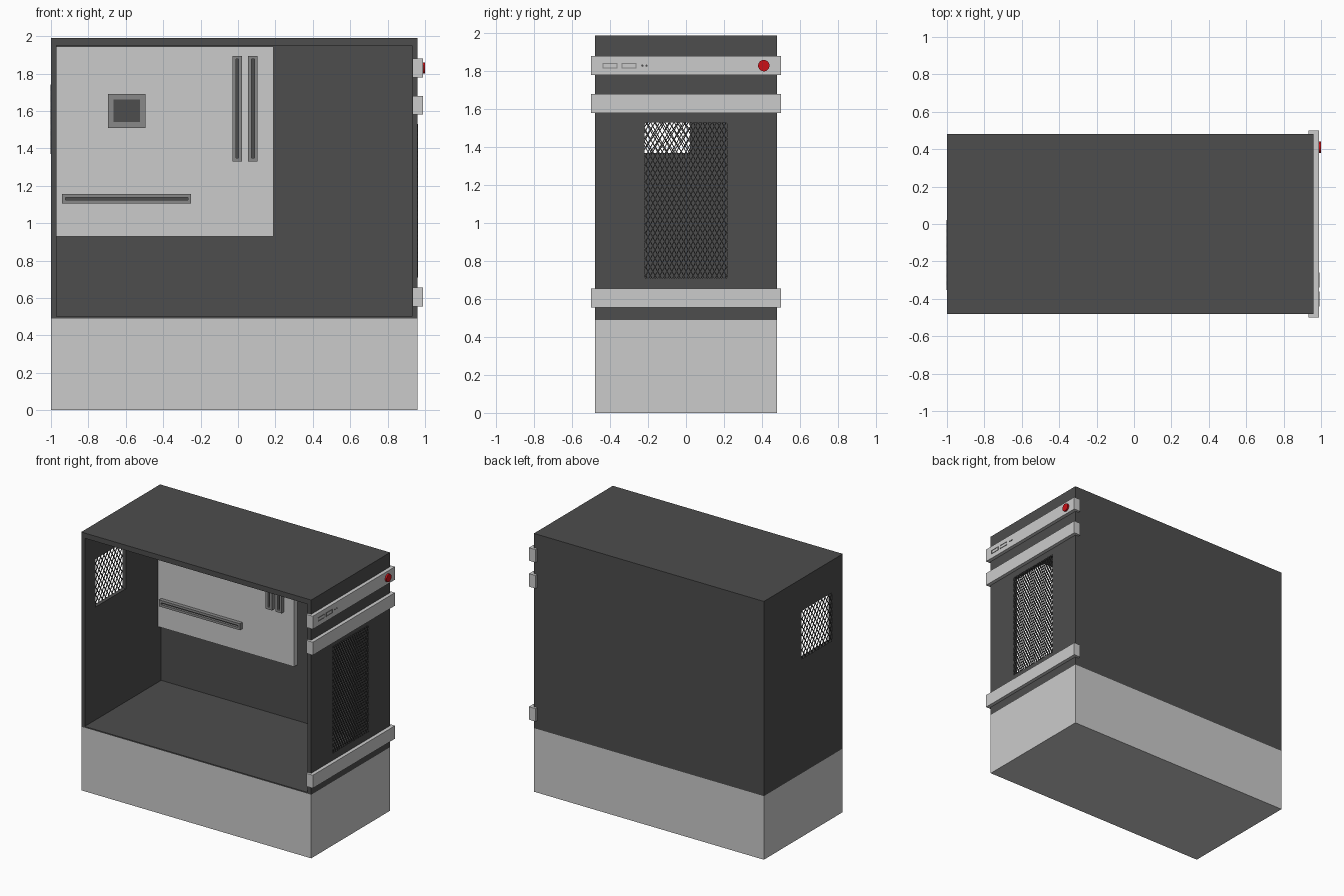
import bpy, bmesh, math
from mathutils import Matrix, Vector

if "Cube" in bpy.data.objects:
    bpy.data.objects.remove(bpy.data.objects["Cube"])


def material(name, r, g, b):
    m = bpy.data.materials.new(name)
    m.diffuse_color = (r, g, b, 1)
    m.use_nodes = True
    m.node_tree.nodes["Principled BSDF"].inputs["Base Color"].default_value = m.diffuse_color
    return m


DARK = material("dark_metal", 0.075, 0.075, 0.075)
SLOT = material("slot_grey", 0.25, 0.25, 0.25)
RED = material("red", 0.6, 0.005, 0.008)


def finish(name, bm, mat=None):
    me = bpy.data.meshes.new(name)
    bm.to_mesh(me)
    bm.free()
    ob = bpy.data.objects.new(name, me)
    bpy.context.collection.objects.link(ob)
    if mat:
        me.materials.append(mat)
    return ob


def box(name, x, y, z, mat=None):
    """Box from (min, max) pairs."""
    bm = bmesh.new()
    c = [(a + b) / 2 for a, b in (x, y, z)]
    s = [b - a for a, b in (x, y, z)]
    bmesh.ops.create_cube(bm, size=1, matrix=Matrix.Translation(c) @ Matrix.Diagonal((*s, 1)))
    return finish(name, bm, mat)


def cut(ob, cutter):
    """Subtract the cutter and remove it."""
    mod = ob.modifiers.new("cut", 'BOOLEAN')
    mod.operation = 'DIFFERENCE'
    mod.solver = 'EXACT'
    mod.object = cutter
    bpy.context.view_layer.objects.active = ob
    bpy.ops.object.modifier_apply(modifier=mod.name)
    bpy.data.objects.remove(cutter)


def cylinder(name, x, y, z, r, sides, mat):
    bm = bmesh.new()
    m = Matrix.Translation((sum(x) / 2, y, z)) @ Matrix.Rotation(math.pi / 2, 4, 'Y')
    bmesh.ops.create_cone(bm, cap_ends=True, segments=sides, radius1=r, radius2=r,
                          depth=x[1] - x[0], matrix=m)
    ob = finish(name, bm, mat)
    bpy.ops.object.select_all(action='DESELECT')
    ob.select_set(True)
    bpy.context.view_layer.objects.active = ob
    bpy.ops.object.shade_smooth_by_angle()
    return ob


def wire_mesh(name, x, ys, zs, a, b, t):
    """Diagonal wires filling a rectangle; diamonds are a wide and b tall."""
    bm = bmesh.new()
    w, h = ys[1] - ys[0], zs[1] - zs[0]
    for k in range(-int(h / b), int(w / a) + 1):
        # line u = k + v in cell units, clipped to the rectangle
        v0, v1 = max(0, -k), min(h / b, w / a - k)
        if v1 - v0 < 0.05:
            continue
        for mirror in (False, True):
            ends = []
            for v in (v0, v1):
                u = (k + v) * a
                ends.append(Vector((x, ys[1] - u if mirror else ys[0] + u, zs[0] + v * b)))
            d = ends[1] - ends[0]
            m = (Matrix.Translation((ends[0] + ends[1]) / 2)
                 @ Matrix.Rotation(math.atan2(d.z, d.y), 4, 'X')
                 @ Matrix.Diagonal((t, d.length, t, 1)))
            bmesh.ops.create_cube(bm, size=1, matrix=m)
    return finish(name, bm, DARK)


# Base block and hollow case, open at the front
box("base", (-1, 0.96), (-0.48, 0.48), (0, 0.49))
case = box("case_shell", (-1, 0.96), (-0.48, 0.48), (0.49, 1.99), DARK)
FRONT_VENT = ((-0.22, 0.22), (0.71, 1.53))
REAR_VENT = ((-0.35, 0.02), (1.37, 1.74))
cut(case, box("cavity", (-0.97, 0.93), (-0.7, 0.45), (0.5, 1.95)))
cut(case, box("front_vent_hole", (0.9, 1.1), *FRONT_VENT))
cut(case, box("rear_vent_hole", (-1.1, -0.9), *REAR_VENT))

# Vent meshes
wire_mesh("front_vent_mesh", 0.96, *FRONT_VENT, 0.025, 0.045, 0.005)
wire_mesh("rear_vent_mesh", -1.0, *REAR_VENT, 0.04, 0.06, 0.005)

# Trim bars across the panel
for name, z0, z1 in (("upper", 1.78, 1.88), ("middle", 1.58, 1.68), ("lower", 0.555, 0.655)):
    box(name + "_trim_bar", (0.932, 0.988), (-0.5, 0.5), (z0, z1))

# Power button, ports and jacks on the upper bar
cylinder("power_button", (0.98, 1.0), 0.41, 1.83, 0.03, 32, RED)
for i, y in enumerate((-0.40, -0.30)):
    port = box(f"port_{i + 1}", (0.98, 0.991), (y - 0.04, y + 0.04), (1.815, 1.845), SLOT)
    cut(port, box("port_hole", (0.986, 1.1), (y - 0.034, y + 0.034), (1.82, 1.84)))
    box(f"port_{i + 1}_inside", (0.982, 0.9875), (y - 0.034, y + 0.034), (1.82, 1.84), DARK)
for i, y in enumerate((-0.23, -0.208)):
    cylinder(f"jack_{i + 1}", (0.98, 0.99), y, 1.83, 0.006, 16, DARK)

# Main circuit board on the back wall
box("main_board", (-0.97, 0.19), (0.41, 0.45), (0.93, 1.945))


def socket(name, x, z, rim, front=0.38):
    """Raised frame with a dark recess."""
    inner = ((x[0] + rim, x[1] - rim), (z[0] + rim, z[1] - rim))
    frame = box(name, x, (front, 0.415), z, SLOT)
    cut(frame, box(name + "_hole", inner[0], (0.2, 0.4), inner[1]))
    box(name + "_recess", inner[0], (0.398, 0.405), inner[1], DARK)


socket("processor_socket", (-0.695, -0.495), (1.51, 1.69), 0.03, 0.39)
socket("expansion_slot", (-0.94, -0.25), (1.105, 1.155), 0.018)
socket("memory_slot_1", (-0.03, 0.022), (1.33, 1.895), 0.018)
socket("memory_slot_2", (0.053, 0.105), (1.33, 1.895), 0.018)
